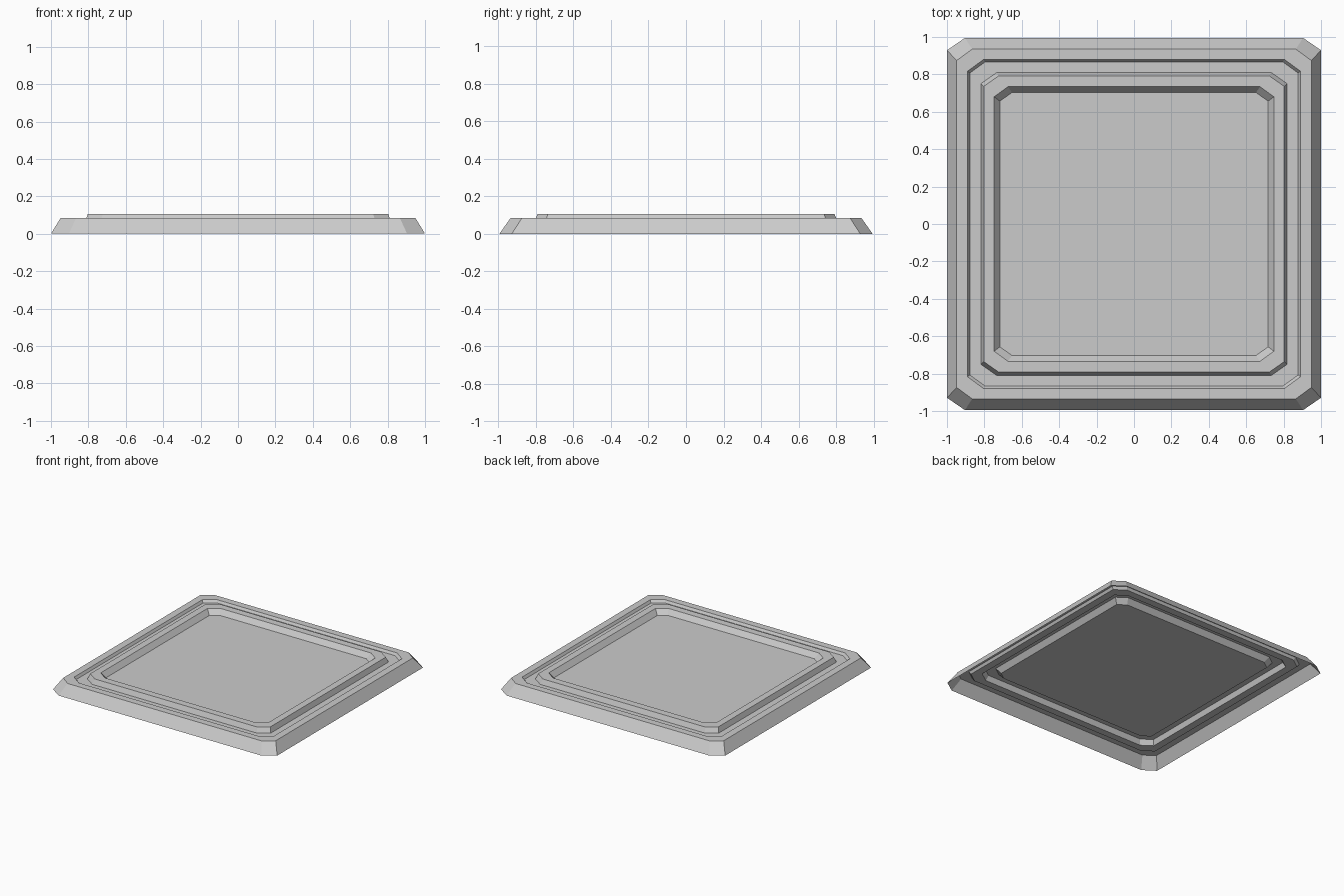
import bpy
import bmesh

cube = bpy.data.objects.get("Cube")
if cube:
    bpy.data.objects.remove(cube, do_unlink=True)

# Plain grey finish
grey = bpy.data.materials.new("light_grey")
grey.use_nodes = True
colour = (0.6, 0.6, 0.6, 1)
grey.diffuse_color = colour
grey.node_tree.nodes["Principled BSDF"].inputs["Base Color"].default_value = colour

# Profile from outer foot to recessed floor: half width, half depth, height, corner cuts in x and y
profile = [
    (1.0, 0.995, 0.0, 0.096, 0.066),      # outer foot
    (0.948, 0.935, 0.085, 0.083, 0.061),  # rim outer edge
    (0.89, 0.879, 0.085, 0.085, 0.062),   # rim inner edge
    (0.878, 0.867, 0.065, 0.083, 0.06),   # groove outer edge
    (0.818, 0.809, 0.065, 0.083, 0.058),  # groove inner edge
    (0.803, 0.792, 0.105, 0.08, 0.056),   # raised ring outer edge
    (0.748, 0.734, 0.105, 0.074, 0.054),  # raised ring inner edge
    (0.717, 0.703, 0.065, 0.065, 0.046),  # recessed floor edge
]


def octagon(bm, w, d, z, cx, cy):
    """Rectangle with cut corners, counter-clockwise from the right side."""
    quarter = [(w, d - cy), (w - cx, d)]
    half = quarter + [(-x, y) for x, y in reversed(quarter)]
    loop = half + [(-x, -y) for x, y in half]
    return [bm.verts.new((x, y, z)) for x, y in loop]


# Open pressed tray: bridge each loop to the next, then fill the floor
bm = bmesh.new()
loops = [octagon(bm, *row) for row in profile]
for outer, inner in zip(loops, loops[1:]):
    for i in range(len(outer)):
        j = (i + 1) % len(outer)
        bm.faces.new((outer[i], outer[j], inner[j], inner[i]))
bm.faces.new(loops[-1])

mesh = bpy.data.meshes.new("stepped_tray")
bm.to_mesh(mesh)
bm.free()
mesh.materials.append(grey)
tray = bpy.data.objects.new("stepped_tray", mesh)
bpy.context.collection.objects.link(tray)
